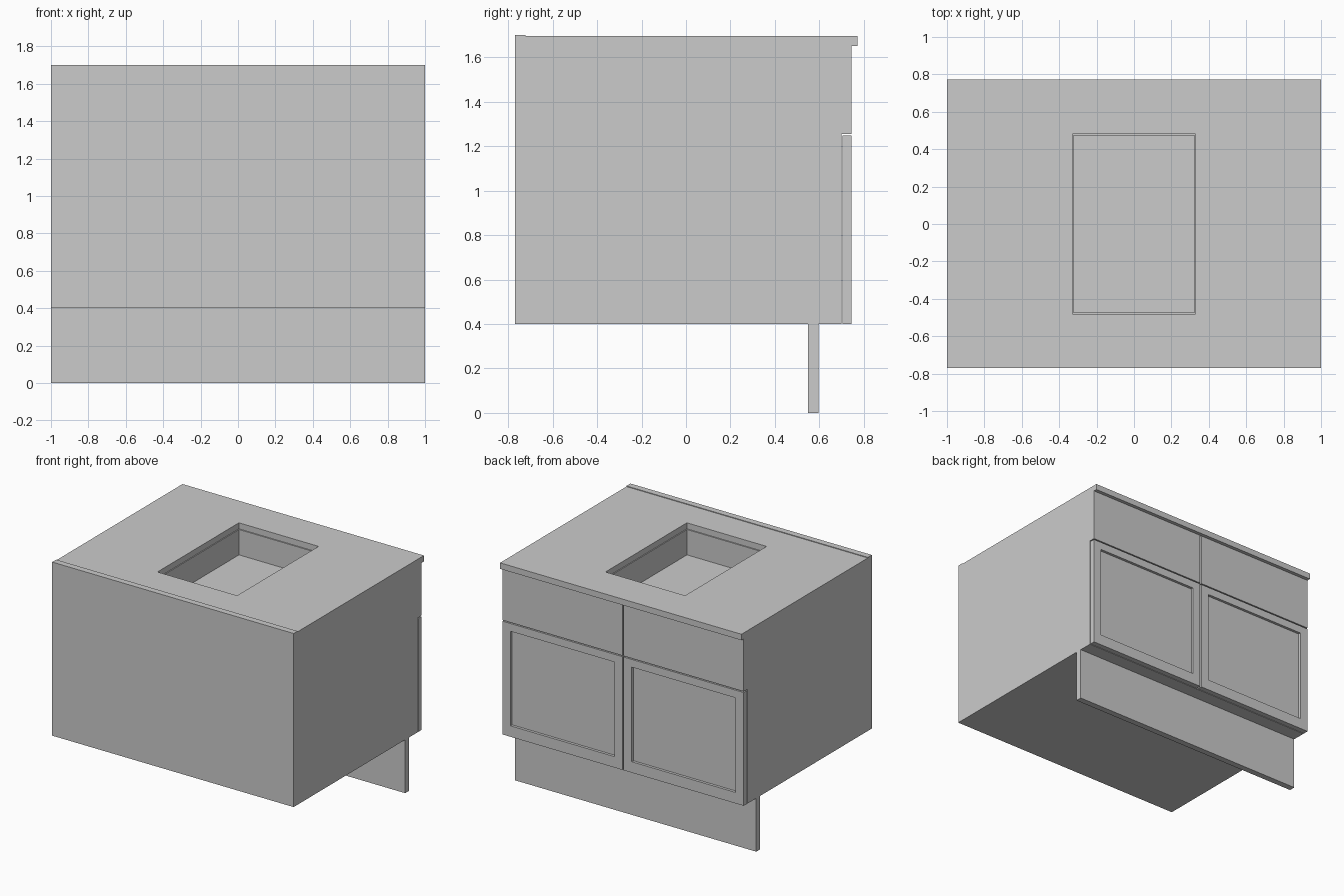
import bpy, bmesh

if "Cube" in bpy.data.objects:
    bpy.data.objects.remove(bpy.data.objects["Cube"])


def box_bm(x, y, z):
    bm = bmesh.new()
    bmesh.ops.create_cube(bm, size=1)
    for v in bm.verts:
        v.co = [r[0] if c < 0 else r[1] for c, r in zip(v.co, (x, y, z))]
    bm.normal_update()
    return bm


def finish(bm, name):
    bmesh.ops.recalc_face_normals(bm, faces=bm.faces[:])
    mesh = bpy.data.meshes.new(name)
    bm.to_mesh(mesh)
    bm.free()
    ob = bpy.data.objects.new(name, mesh)
    bpy.context.collection.objects.link(ob)
    return ob


def box(name, x, y, z):
    return finish(box_bm(x, y, z), name)


def inner_face(bm, axis, sign, bounds):
    """Inset the outermost face on one side so it fills the given rectangle."""
    face = max(bm.faces, key=lambda f: sign * f.calc_center_median()[axis])
    bmesh.ops.inset_region(bm, faces=[face], thickness=0.01)
    mid = face.calc_center_median()
    for v in face.verts:
        for a, (lo, hi) in bounds.items():
            v.co[a] = lo if v.co[a] < mid[a] else hi
    return face


def recess(bm, face, axis, offset):
    new = bmesh.ops.extrude_discrete_faces(bm, faces=[face])["faces"][0]
    for v in new.verts:
        v.co[axis] += offset


W = (-1, 1)

# Cabinet carcass, open beneath the countertop
bm = box_bm(W, (-0.77, 0.70), (0.40, 1.65))
top = max(bm.faces, key=lambda f: f.calc_center_median().z)
bmesh.ops.delete(bm, geom=[top], context='FACES_ONLY')
finish(bm, "cabinet_body")

# Countertop with sink opening
bm = box_bm(W, (-0.77, 0.772), (1.65, 1.695))
hole = {0: (-0.33, 0.33), 1: (-0.482, 0.482)}
faces = [inner_face(bm, 2, s, hole) for s in (1, -1)]
loops = [e for f in faces for e in f.edges]
bmesh.ops.delete(bm, geom=faces, context='FACES_ONLY')
bmesh.ops.bridge_loops(bm, edges=loops)
finish(bm, "countertop")

# Sink basin hung below the opening
bm = box_bm((-0.345, 0.345), (-0.497, 0.497), (1.44, 1.65))
rim = inner_face(bm, 2, 1, {0: (-0.323, 0.323), 1: (-0.473, 0.473)})
recess(bm, rim, 2, -0.19)
finish(bm, "sink_basin")

# Low lip along the wall edge, and toe kick
box("counter_lip", W, (-0.77, -0.723), (1.695, 1.70))
box("toe_kick", W, (0.55, 0.597), (0, 0.40))

# Drawer fronts and recessed-panel doors, one pair per side
for side, lo, hi in (("left", -1, -0.005), ("right", 0.005, 1)):
    box("drawer_front_" + side, (lo, hi), (0.70, 0.745), (1.256, 1.65))
    bm = box_bm((lo, hi), (0.705, 0.745), (0.40, 1.248))
    panel = inner_face(bm, 1, 1, {0: (lo + 0.067, hi - 0.067), 2: (0.482, 1.19)})
    recess(bm, panel, 1, -0.02)
    finish(bm, "door_" + side)
